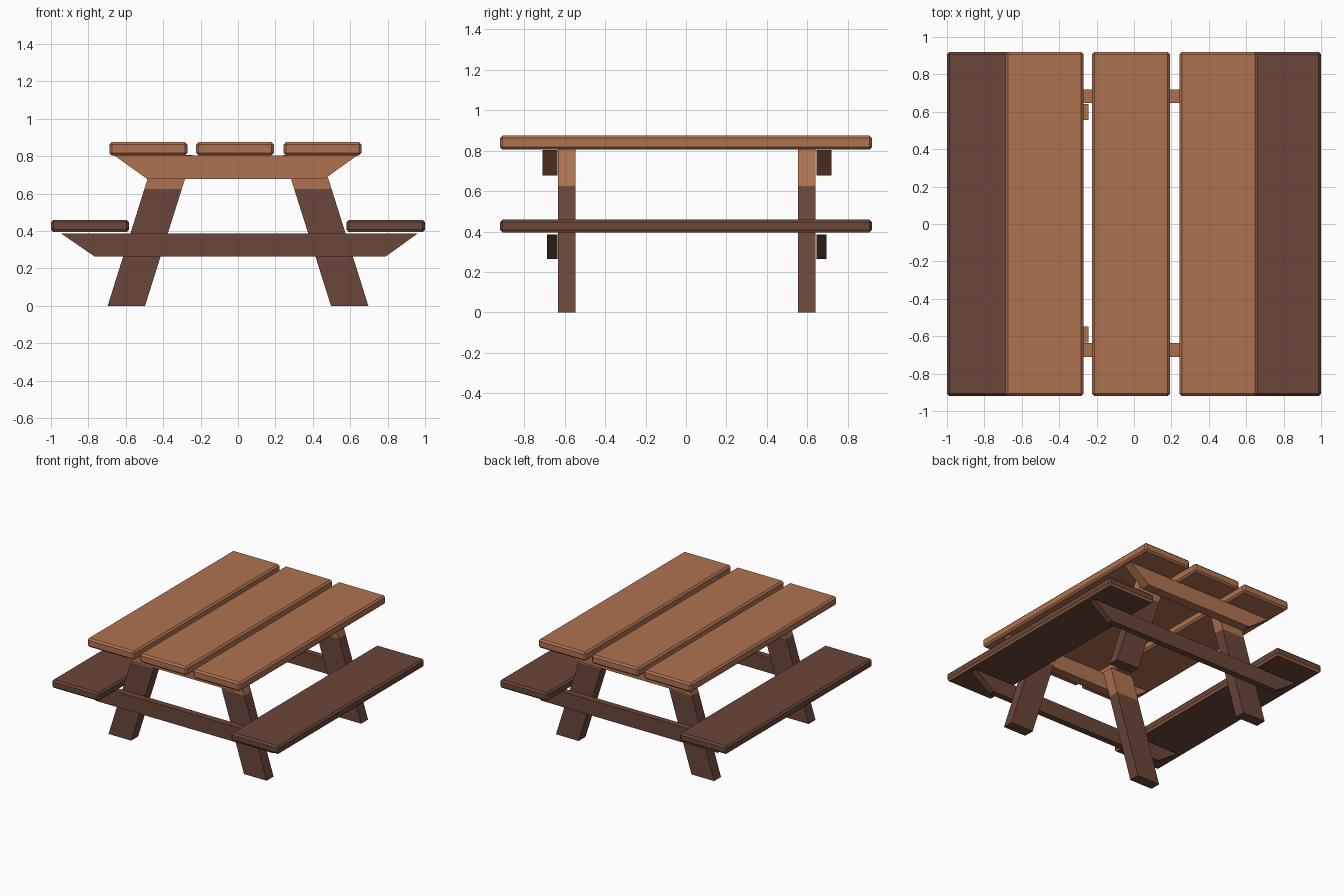
import bpy
import bmesh

cube = bpy.data.objects.get("Cube")
if cube:
    bpy.data.objects.remove(cube, do_unlink=True)


def make_material(name, rgb):
    mat = bpy.data.materials.new(name)
    mat.use_nodes = True
    mat.diffuse_color = (*rgb, 1)
    mat.node_tree.nodes["Principled BSDF"].inputs["Base Color"].default_value = (*rgb, 1)
    return mat


light_wood = make_material("light wood", (0.43, 0.17, 0.08))
dark_wood = make_material("dark wood", (0.147, 0.063, 0.041))


def finish(name, bm, materials):
    bmesh.ops.recalc_face_normals(bm, faces=bm.faces)
    mesh = bpy.data.meshes.new(name)
    bm.to_mesh(mesh)
    bm.free()
    for mat in materials:
        mesh.materials.append(mat)
    obj = bpy.data.objects.new(name, mesh)
    bpy.context.collection.objects.link(obj)
    return obj


def extruded(profile, y0, y1):
    """Solid made by extruding an x-z outline from y0 to y1."""
    bm = bmesh.new()
    face = bm.faces.new([bm.verts.new((x, y0, z)) for x, z in profile])
    result = bmesh.ops.extrude_face_region(bm, geom=[face])
    verts = [v for v in result["geom"] if isinstance(v, bmesh.types.BMVert)]
    bmesh.ops.translate(bm, verts=verts, vec=(0, y1 - y0, 0))
    return bm


def plank(name, x0, x1, z0, z1, materials):
    """Long board with chamfered edges; upper chamfers take the second material."""
    bm = extruded([(x0, z0), (x1, z0), (x1, z1), (x0, z1)], -0.92, 0.92)
    bmesh.ops.bevel(bm, geom=bm.edges[:], offset=0.013, segments=1,
                    affect='EDGES', profile=0.5)
    bm.normal_update()
    if len(materials) > 1:
        for f in bm.faces:
            if 0.3 < f.normal.z < 0.95:
                f.material_index = 1
    return finish(name, bm, materials)


# Table top boards
for name, x0, x1 in (("left", 0.243, 0.66), ("middle", -0.225, 0.192), ("right", -0.688, -0.27)):
    plank("top_board_" + name, x0, x1, 0.805, 0.875, [light_wood])

# Bench seats
for name, x0, x1 in (("left", 0.58, 1.0), ("right", -1.0, -0.582)):
    plank("bench_seat_" + name, x0, x1, 0.395, 0.46, [dark_wood, light_wood])

# Cross beams with slanted ends, outside the legs
upper = [(-0.66, 0.803), (-0.484, 0.677), (0.46, 0.677), (0.636, 0.803)]
lower = [(-0.945, 0.386), (-0.767, 0.264), (0.79, 0.264), (0.96, 0.386)]
for end, sides in (("front", ((-0.71, -0.636), (-0.687, -0.636))),
                   ("back", ((0.646, 0.72), (0.646, 0.695)))):
    finish("table_beam_" + end, extruded(upper, *sides[0]), [light_wood])
    finish("bench_beam_" + end, extruded(lower, *sides[1]), [dark_wood])

# Slanted legs, lighter near the top
for end, y0, y1 in (("front", -0.634, -0.548), ("back", 0.555, 0.641)):
    for side, s in (("left", 1), ("right", -1)):
        outline = [(s * 0.697, 0), (s * 0.497, 0), (s * 0.243, 0.807), (s * 0.443, 0.807)]
        bm = extruded(outline, y0, y1)
        bmesh.ops.bisect_plane(bm, geom=bm.verts[:] + bm.edges[:] + bm.faces[:],
                               plane_co=(0, 0, 0.625), plane_no=(0, 0, 1))
        for f in bm.faces:
            f.material_index = int(f.calc_center_median().z > 0.625)
        finish("leg_%s_%s" % (end, side), bm, [dark_wood, light_wood])
